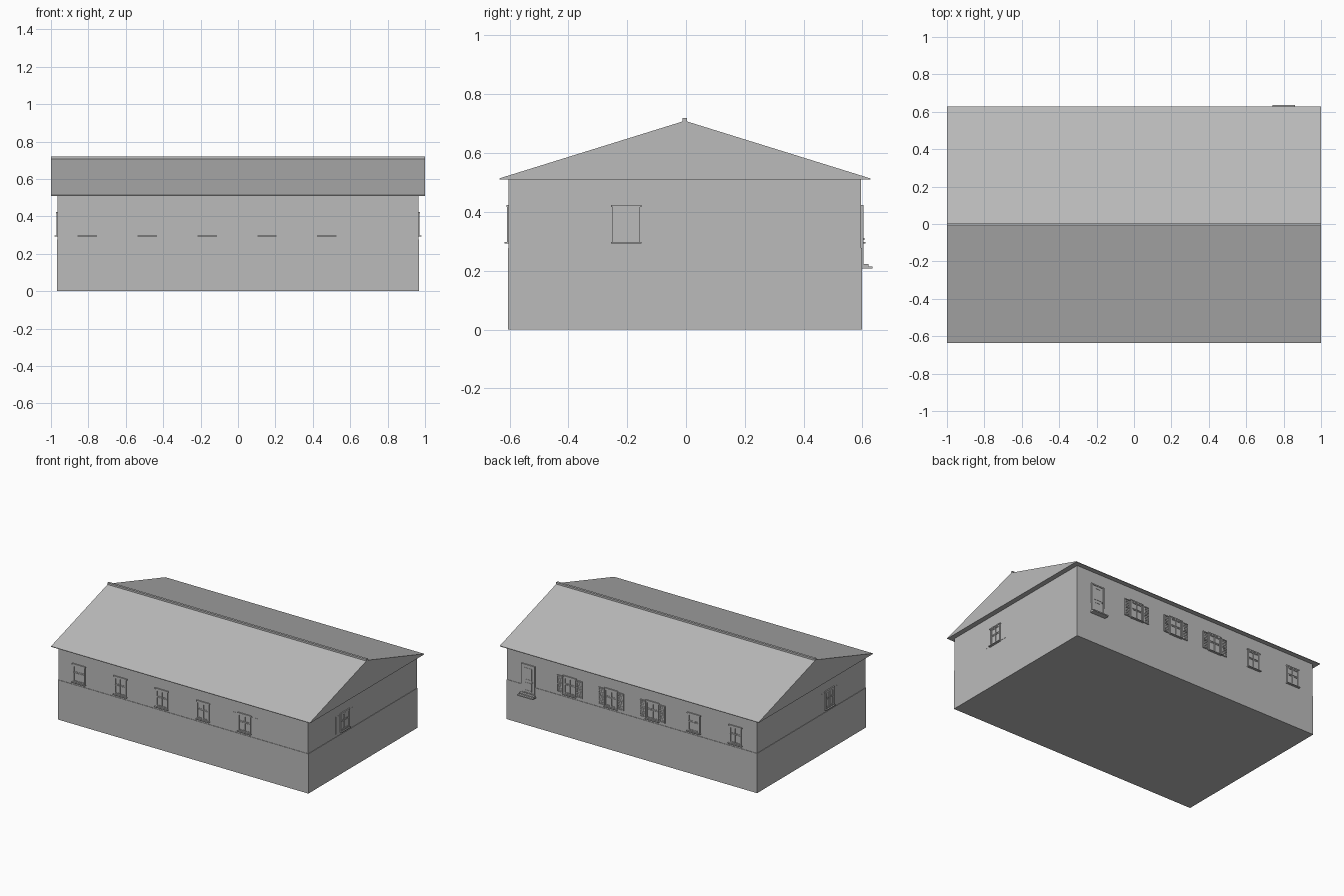
import bpy, bmesh
from math import radians
from mathutils import Matrix, Vector

if "Cube" in bpy.data.objects:
    bpy.data.objects.remove(bpy.data.objects["Cube"])

grey = bpy.data.materials.new("plain grey")
grey.use_nodes = True
grey.diffuse_color = (0.5, 0.5, 0.5, 1)
grey.node_tree.nodes["Principled BSDF"].inputs["Base Color"].default_value = (0.5, 0.5, 0.5, 1)

YC = -0.004              # house axis, shifted by the door step
HX, HY = 0.965, 0.599    # wall half sizes
EAVE, RIDGE = 0.51, 0.71


def make_mesh(name, boxes):
    """One mesh from boxes given as (x0, x1, y0, y1, z0, z1)."""
    bm = bmesh.new()
    for x0, x1, y0, y1, z0, z1 in boxes:
        size = Matrix.Diagonal((x1 - x0, y1 - y0, z1 - z0, 1))
        mid = Matrix.Translation(((x0 + x1) / 2, (y0 + y1) / 2, (z0 + z1) / 2))
        bmesh.ops.create_cube(bm, size=1, matrix=mid @ size)
    mesh = bpy.data.meshes.new(name)
    bm.to_mesh(mesh)
    bm.free()
    mesh.materials.append(grey)
    return mesh


def place(name, mesh, loc=(0, 0, 0), turn=0):
    ob = bpy.data.objects.new(name, mesh)
    ob.location = loc
    ob.rotation_euler.z = radians(turn)
    bpy.context.scene.collection.objects.link(ob)
    return ob


def frame(w, z0, z1, bar, depth, cx=0):
    """Four bars around an opening, standing out from the wall toward -y."""
    l, r = cx - w / 2, cx + w / 2
    return [(l, l + bar, -depth, 0, z0, z1), (r - bar, r, -depth, 0, z0, z1),
            (l + bar, r - bar, -depth, 0, z0, z0 + bar),
            (l + bar, r - bar, -depth, 0, z1 - bar, z1)]


# Walls and projecting base
place("walls", make_mesh("walls", [(-HX, HX, -HY, HY, 0.27, EAVE)]), (0, YC, 0))
B = 0.003
place("base", make_mesh("base", [(-HX - B, HX + B, -HY - B, HY + B, 0, 0.277)]), (0, YC, 0))

# Solid gable roof with a thin eave edge
bm = bmesh.new()
profile = [(-0.631, EAVE), (0.631, EAVE), (0.631, EAVE + 0.004), (0, RIDGE), (-0.631, EAVE + 0.004)]
end = bm.faces.new([bm.verts.new((-1, y, z)) for y, z in profile])
grown = bmesh.ops.extrude_face_region(bm, geom=[end])["geom"]
bmesh.ops.translate(bm, vec=Vector((2, 0, 0)),
                    verts=[g for g in grown if isinstance(g, bmesh.types.BMVert)])
bmesh.ops.recalc_face_normals(bm, faces=bm.faces)
roof = bpy.data.meshes.new("roof")
bm.to_mesh(roof)
bm.free()
roof.materials.append(grey)
place("roof", roof, (0, YC, 0))
place("ridge_cap", make_mesh("ridge_cap", [(-1, 1, -0.008, 0.008, RIDGE - 0.01, 0.72)]), (0, YC, 0))

# Window: frame, cross bars, panes, lintel and sill
Z0, Z1 = 0.297, 0.416
parts = frame(0.094, Z0, Z1, 0.007, 0.006)
parts += [(-0.04, 0.04, -0.001, 0, Z0, Z1)]
for side in (-1, 1):
    parts += frame(0.039, Z0 + 0.007, 0.362, 0.004, 0.004, side * 0.02)
    parts += frame(0.039, 0.367, Z1 - 0.007, 0.004, 0.004, side * 0.02)
parts += [(-0.052, 0.052, -0.008, 0, Z1, 0.424),
          (-0.052, 0.052, -0.015, 0, 0.292, Z0)]
window = make_mesh("window", parts)

# Louvred shutters, and the flush ones sunk into the wall
parts = []
for side in (-1, 1):
    cx = side * 0.075
    parts += frame(0.044, Z0, Z1, 0.006, 0.007, cx)
    parts += [(cx - 0.017, cx + 0.017, -0.001, 0, Z0, Z1),
              (cx - 0.017, cx + 0.017, -0.007, 0, 0.353, 0.36)]
    for i in range(9):
        z = Z0 + 0.01 + i * 0.0115
        parts.append((cx - 0.017, cx + 0.017, -0.004, 0, z, z + 0.006))
shutters = make_mesh("shutters", parts)
flush = make_mesh("flush_shutters", [(s * 0.075 - 0.022, s * 0.075 + 0.022, -0.001, 0, Z0, Z1)
                                     for s in (-1, 1)])

# Windows on every side
FRONT, BACK = YC - HY, YC + HY
for i in range(5):
    place("front_window", window, (-0.805 + i * 0.32, FRONT, 0))
for i in range(5):
    x = -0.8 + i * 0.32
    place("back_window", window, (x, BACK, 0), 180)
    if i > 1:
        place("back_shutters", shutters, (x, BACK, 0), 180)
place("front_shutters", flush, (0.475, FRONT, 0))
for name, sign in (("left", 1), ("right", -1)):
    place(name + "_window", window, (sign * HX, -0.203, 0), sign * 90)
    place(name + "_shutters", flush, (sign * HX, -0.203, 0), sign * 90)

# Back door with frame, glazed panel, lower panel and handle
door = frame(0.104, 0.22, 0.424, 0.009, 0.008)
door += [(-0.043, 0.043, -0.004, 0, 0.225, 0.416)]
door += [(b[0], b[1], b[2], b[3], b[4], b[5]) for b in frame(0.056, 0.315, 0.4, 0.005, 0.006)]
door += frame(0.056, 0.24, 0.298, 0.005, 0.006)
door += [(0.031, 0.037, -0.012, 0, 0.305, 0.311)]
place("back_door", make_mesh("back_door", door), (0.8, BACK, 0), 180)

# Two door steps
steps = [(-0.06, 0.06, -0.04, 0, 0.207, 0.215), (-0.056, 0.056, -0.025, 0, 0.215, 0.223)]
place("door_steps", make_mesh("door_steps", steps), (0.8, BACK, 0), 180)
